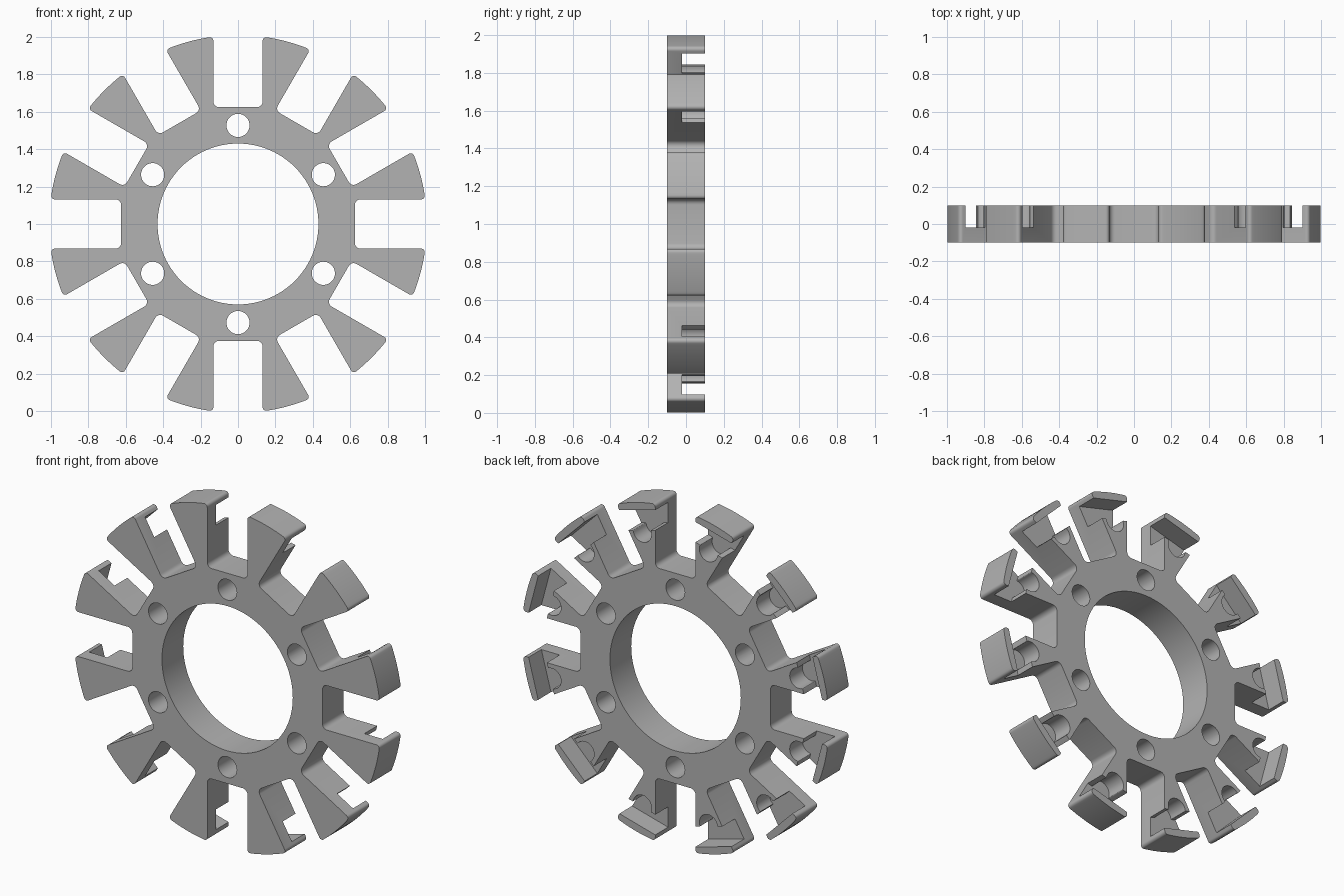
import bpy, bmesh, math
from mathutils import Vector, Matrix

cube = bpy.data.objects.get("Cube")
if cube:
    bpy.data.objects.remove(cube)

ARMS = 12
STEP = 2 * math.pi / ARMS
R_OUT, R_BORE, R_ROOT = 1.01, 0.43, 0.625
SLOT = 0.132           # half width of each slot
HALF = 0.1             # half thickness of the disc
CENTRE = Vector((0, 0, 1))


def fillet(points, steps=6):
    """Round each (x, z, radius) corner of a closed outline."""
    out = []
    for i, (x, z, r) in enumerate(points):
        p = Vector((x, z))
        if r == 0:
            out.append(p)
            continue
        a = (Vector(points[i - 1][:2]) - p).normalized()
        b = (Vector(points[(i + 1) % len(points)][:2]) - p).normalized()
        half = a.angle(b) / 2
        mid = p + (a + b).normalized() * r / math.sin(half)
        start = p + a * r / math.tan(half) - mid
        end = p + b * r / math.tan(half) - mid
        turn = start.angle_signed(end)
        for k in range(steps + 1):
            t = -turn * k / steps
            c, s = math.cos(t), math.sin(t)
            out.append(mid + Vector((start.x * c - start.y * s, start.x * s + start.y * c)))
    return out


def circle(radius, n, x=0, z=0):
    return [Vector((x + radius * math.cos(2 * math.pi * i / n),
                    z + radius * math.sin(2 * math.pi * i / n))) for i in range(n)]


def prism(name, outlines, y0, y1):
    """Extrude flat outlines in the xz plane from y0 to y1."""
    bm = bmesh.new()
    for pts in outlines:
        face = bm.faces.new([bm.verts.new((p.x, y0, p.y)) for p in pts])
        ext = bmesh.ops.extrude_face_region(bm, geom=[face], use_keep_orig=True)
        new = [v for v in ext["geom"] if isinstance(v, bmesh.types.BMVert)]
        bmesh.ops.translate(bm, verts=new, vec=(0, y1 - y0, 0))
    bmesh.ops.recalc_face_normals(bm, faces=bm.faces)
    mesh = bpy.data.meshes.new(name)
    bm.to_mesh(mesh)
    bm.free()
    ob = bpy.data.objects.new(name, mesh)
    ob.location = CENTRE
    bpy.context.collection.objects.link(ob)
    return ob


def around(pts, count, offset):
    return [[Matrix.Rotation(offset + i * 2 * math.pi / count, 2) @ p for p in pts]
            for i in range(count)]


# Outline of the slotted disc: slot root, wall, rim arc, repeated
edge = math.asin(SLOT / R_OUT)
section = [(R_ROOT, -SLOT, 0.03), (R_ROOT, SLOT, 0.03)]
for k in range(9):
    a = edge + (STEP - 2 * edge) * k / 8
    section.append((R_OUT * math.cos(a), R_OUT * math.sin(a), 0.018 if k in (0, 8) else 0))
outline = []
for i in range(ARMS):
    c, s = math.cos(i * STEP), math.sin(i * STEP)
    outline += [(x * c - z * s, x * s + z * c, r) for x, z, r in section]
disc = prism("slotted_disc", [fillet(outline)], -HALF, HALF)

# Centre bore and six bolt holes
holes = [circle(R_BORE, 96)] + around(circle(0.062, 32, 0.527), 6, math.pi / 6)
hole_cutter = prism("hole_cutter", holes, -0.2, 0.2)

# Cross channel with a round seat, cut into the back of each arm
IN, OUT, SEAT, SEAT_R = 0.85, 0.966, 0.84, 0.06
open_a = math.asin((IN - SEAT) / SEAT_R)
pocket = [(OUT, -0.16, 0), (OUT, 0.16, 0), (IN, 0.16, 0)]
for k in range(17):
    a = open_a - (math.pi + 2 * open_a) * k / 16
    pocket.append((SEAT + SEAT_R * math.sin(a), SEAT_R * math.cos(a), 0.004 if k in (0, 16) else 0))
pocket.append((IN, -0.16, 0))
pocket_cutter = prism("pocket_cutter", around(fillet(pocket), ARMS, STEP / 2), -0.02, 0.2)

for cutter in (hole_cutter, pocket_cutter):
    mod = disc.modifiers.new(cutter.name, "BOOLEAN")
    mod.operation = "DIFFERENCE"
    mod.solver = "EXACT"
    mod.object = cutter

# Bake the cuts and remove the cutters
bpy.context.view_layer.update()
baked = bpy.data.meshes.new_from_object(
    disc.evaluated_get(bpy.context.evaluated_depsgraph_get()))
disc.modifiers.clear()
disc.data = baked
for cutter in (hole_cutter, pocket_cutter):
    bpy.data.objects.remove(cutter)

# Plain grey finish
grey = bpy.data.materials.new("plain_grey")
grey.use_nodes = True
colour = (0.45, 0.45, 0.45, 1)
grey.diffuse_color = colour
grey.node_tree.nodes["Principled BSDF"].inputs["Base Color"].default_value = colour
disc.data.materials.clear()
disc.data.materials.append(grey)

bpy.ops.object.select_all(action="DESELECT")
disc.select_set(True)
bpy.context.view_layer.objects.active = disc
bpy.ops.object.shade_smooth_by_angle(angle=math.radians(30))
